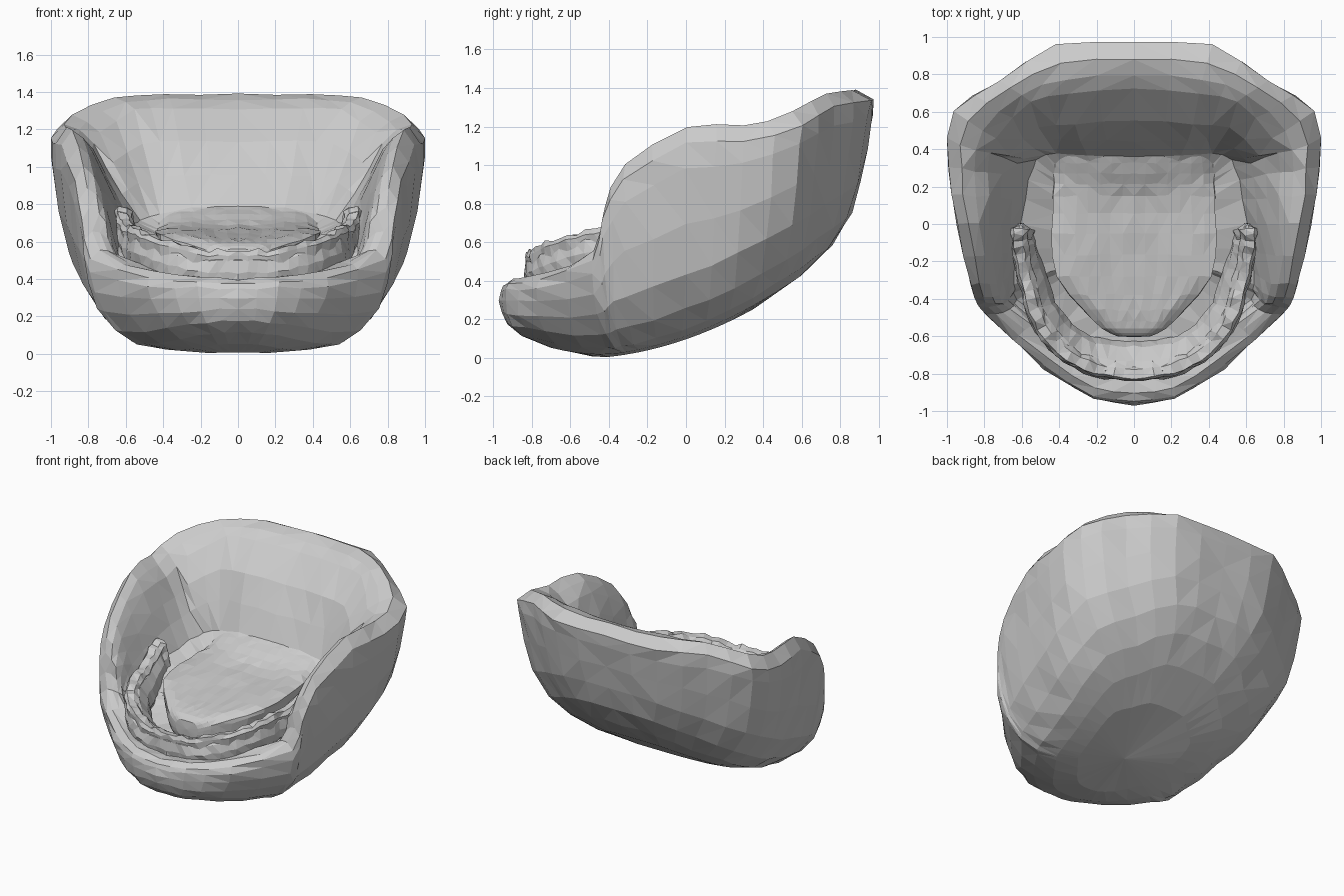
import bpy, bmesh, math, random
from mathutils import Vector

if "Cube" in bpy.data.objects:
    bpy.data.objects.remove(bpy.data.objects["Cube"])

random.seed(4)


def smooth_path(pts, n):
    """Catmull-Rom resample, n steps per key span."""
    p = [Vector(a) for a in pts]
    p = [2 * p[0] - p[1]] + p + [2 * p[-1] - p[-2]]
    out = []
    for i in range(1, len(p) - 2):
        a, b, c, d = p[i - 1:i + 3]
        for k in range(n):
            t = k / n
            out.append(0.5 * (2 * b + (c - a) * t + (2 * a - 5 * b + 4 * c - d) * t * t
                              + (3 * b - a - 3 * c + d) * t ** 3))
    out.append(p[-2])
    return out


def half_loft(name, rows, jitter=0.0, closed=False, calm=0):
    """Skin rows of points for the right half, then mirror it across x."""
    bm = bmesh.new()
    grid = []
    for r, row in enumerate(rows):
        line = []
        for p in row:
            amp = 0 if r < calm else jitter
            j = [random.uniform(-amp, amp) for _ in range(3)]
            x = 0 if abs(p[0]) < 0.004 else max(0, p[0] + j[0])
            line.append(bm.verts.new((x, p[1] + j[1], max(0.0, p[2] + j[2]))))
        grid.append(line)
    n = len(grid[0])
    for r in range(len(grid) - 1):
        for i in range(n if closed else n - 1):
            k = (i + 1) % n
            bm.faces.new((grid[r][i], grid[r][k], grid[r + 1][k], grid[r + 1][i]))
    bmesh.ops.remove_doubles(bm, verts=bm.verts, dist=0.004)
    bmesh.ops.triangulate(bm, faces=bm.faces, quad_method='SHORT_EDGE')
    bmesh.ops.recalc_face_normals(bm, faces=bm.faces)
    me = bpy.data.meshes.new(name)
    bm.to_mesh(me)
    bm.free()
    ob = bpy.data.objects.new(name, me)
    bpy.context.collection.objects.link(ob)
    m = ob.modifiers.new("mirror", 'MIRROR')
    m.use_clip = True
    m.merge_threshold = 0.002
    return ob


def underside(y):
    """Height of the slanted jaw bottom at depth y."""
    d = y + 0.4
    return 0.005 + (0.112 * d + 0.292 * d * d if d > 0 else 0.45 * d * d)


# Jaw shell: outer outline with rim height, inner lip edge, cavity foot (front to back)
outer = [(0, -.965, .40), (.22, -.94, .41), (.48, -.78, .44), (.79, -.49, .55),
         (.84, -.43, .78), (.88, -.32, 1.0), (.95, 0, 1.2), (1.0, .3, 1.2),
         (.97, .6, 1.28), (.72, .77, 1.37), (.42, .955, 1.385), (0, .975, 1.39)]
lip = [(0, -.79, .40), (.22, -.76, .41), (.42, -.63, .45), (.66, -.46, .54),
       (.70, -.42, .70), (.73, -.32, .87), (.77, 0, 1.08), (.78, .28, 1.09),
       (.74, .46, 1.18), (.55, .65, 1.31), (.35, .70, 1.31), (0, .72, 1.30)]
foot = [(0, -.74, .36), (.2, -.71, .36), (.4, -.56, .38), (.62, -.40, .46),
        (.64, -.35, .52), (.64, -.26, .57), (.61, 0, .64), (.56, .24, .69),
        (.52, .34, .72), (.42, .38, .75), (.25, .36, .78), (0, .35, .78)]
outer, lip, foot = (smooth_path(k, 2) for k in (outer, lip, foot))

rows = []
# scale in x, scale in y, scale at the chin, share of the wall height
for sx, sy, sf, t in [(0, 0, 0, 0), (.34, .42, .45, 0), (.49, .65, .7, .02), (.64, .8, .87, .07),
                      (.78, .89, .95, .18), (.9, .935, .985, .36), (.96, .965, 1, .58),
                      (.995, .99, .99, .8), (.995, 1, .975, .92)]:
    row = []
    for p in outer:
        w = min(1, max(0, (-p.y - .5) / .35))
        s = sy + (sf - sy) * w
        y = p.y * s - .1 * (1 - s)
        even = .895 + .51 * p.y
        height = even + (p.z - even) * min(1, t * 1.3)
        row.append((p.x * sx, y, underside(y) * (1 - t) + height * t))
    rows.append(row)
for f in (.35, .7):
    rows.append([(*o.lerp(l, f).xy, o.z + (l.z - o.z) * (f - .35)) for o, l in zip(outer, lip)])
rows.append(lip)
rows.append([l.lerp(f, .33) - Vector((0, .05 if l.y > .4 else 0, 0)) for l, f in zip(lip, foot)])
rows.append([l.lerp(f, .66) - Vector((0, .03 if l.y > .4 else 0, 0)) for l, f in zip(lip, foot)])
rows.append(foot)
for s in (.7, .35, 0):
    rows.append([(f.x * s, f.y * s - .1 * (1 - s), f.z * s + .45 * (1 - s)) for f in foot])
half_loft("jaw_shell", rows, 0.007, calm=3)

# Tongue: depth, half width, middle height, edge height
tongue = smooth_path([(-.60, .09, .56, .56), (-.56, .17, .59, .59), (-.46, .27, .61, .62),
                      (-.28, .41, .63, .67), (-.05, .44, .66, .69), (.15, .43, .69, .70),
                      (.27, .43, .75, .71), (.38, .42, .80, .76)], 2)
rows = [[(0, -.605, .50)] * 14]
for i, (y, w, mid, edge) in enumerate(tongue):
    row = []
    for k in range(8):
        u = k / 7
        row.append((w * u, y, mid + (edge - mid) * u * u - .035 * u ** 6))
    depth = .06 + .18 * min(1, i / 4)
    for k in range(6):
        a = math.pi / 2 * k / 5
        row.append((w * math.cos(a) ** .6 if k < 5 else 0, y, edge - .06 - depth * math.sin(a)))
    rows.append(row)
half_loft("tongue", rows, 0.005, calm=4)

# Gum arch: centre line of a flattened tube that slopes in towards the tongue
arch = smooth_path([(0, -.785, .48), (.2, -.755, .49), (.38, -.66, .54), (.50, -.5, .59),
                    (.56, -.3, .62), (.60, -.12, .68), (.60, 0, .74)], 4)


def side_dir(i):
    """Outward direction across the arch."""
    if i == 0:
        return Vector((0, -1, 0))
    a, b = arch[i - 1], arch[min(len(arch) - 1, i + 1)]
    t = Vector((b.x - a.x, b.y - a.y, 0)).normalized()
    return Vector((t.y, -t.x, 0))


rows = []
for i, p in enumerate(arch):
    end = 1 if i < len(arch) - 1 else .1
    inner = .16 - .1 * i / len(arch)
    row = []
    for k in range(10):
        a = 2 * math.pi * k / 10
        c = math.cos(a)
        reach = .06 if c > 0 else inner
        z = .11 * math.sin(a) - .05 + (.06 * c if c < 0 else 0)
        row.append(p + side_dir(i) * (reach * end * c) + Vector((0, 0, z * end)))
    rows.append(row)
half_loft("gum_arch", rows, 0.007, closed=True)

# Worn tooth row: a ridge whose top rises and dips along the arch
rows = []
for i, p in enumerate(arch):
    n = side_dir(i)
    if i == len(arch) - 1:
        rows.append([p] * 6)
        continue
    h = .085 - random.uniform(0, .03)
    w = .042 if i % 3 else .034
    rows.append([p + n * (o * w + lean) + Vector((0, 0, z)) for o, z, lean in
                 [(1, -.05, 0), (1.1, h * .6, .01), (.7, h, .015), (-.5, h * .9, .01),
                  (-1, h * .5, .005), (-1, -.05, 0)]])
half_loft("tooth_row", rows, 0.006)
